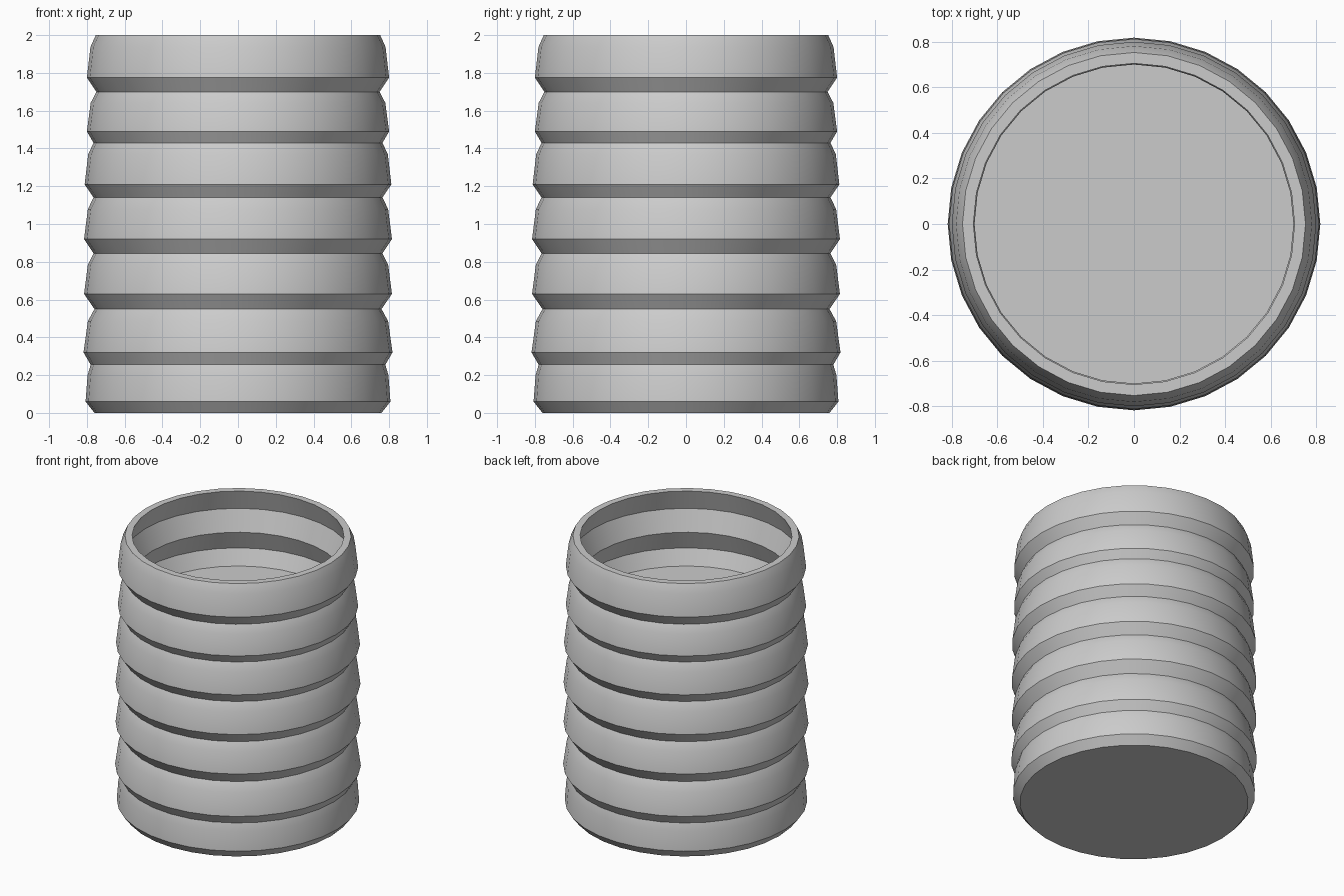
import bpy, bmesh, math

if "Cube" in bpy.data.objects:
    bpy.data.objects.remove(bpy.data.objects["Cube"])

SEGMENTS = 32


def lathe(name, profile):
    """Spin an (r, z) profile around z; a zero radius closes to one point."""
    bm = bmesh.new()
    rings = []
    for r, z in profile:
        if r == 0:
            rings.append([bm.verts.new((0, 0, z))] * SEGMENTS)
        else:
            rings.append([bm.verts.new((r * math.cos(2 * math.pi * i / SEGMENTS),
                                        r * math.sin(2 * math.pi * i / SEGMENTS), z))
                          for i in range(SEGMENTS)])
    for a, b in zip(rings, rings[1:]):
        for i in range(SEGMENTS):
            j = (i + 1) % SEGMENTS
            bm.faces.new(list(dict.fromkeys((a[i], a[j], b[j], b[i]))))
    bmesh.ops.recalc_face_normals(bm, faces=bm.faces)
    mesh = bpy.data.meshes.new(name)
    bm.to_mesh(mesh)
    bm.free()
    obj = bpy.data.objects.new(name, mesh)
    bpy.context.collection.objects.link(obj)
    bpy.context.view_layer.objects.active = obj
    obj.select_set(True)
    bpy.ops.object.shade_smooth_by_angle(angle=math.radians(30))
    return obj


# Stacked bands: (lower z, lower r, widest z, widest r)
bands = [(0.00, 0.76, 0.06, 0.807), (0.255, 0.78, 0.32, 0.818),
         (0.55, 0.76, 0.63, 0.815), (0.845, 0.765, 0.92, 0.815),
         (1.14, 0.765, 1.21, 0.812), (1.43, 0.765, 1.49, 0.80),
         (1.70, 0.75, 1.775, 0.80), (2.00, 0.753, None, None)]

outer = [(0, 0)]
for (z0, r0, z1, r1), (z2, r2, _, _) in zip(bands, bands[1:]):
    shoulder = (r2 + 0.6 * (r1 - r2), z1 + 0.72 * (z2 - z1))
    outer += [(r0, z0), (r1, z1), shoulder]
outer.append((0.753, 2.0))

# Rim, ribbed inner wall and the raised floor
inner = [(0.705, 2.0), (0.755, 1.85), (0.70, 1.70), (0.755, 1.56), (0.705, 1.45), (0, 1.45)]

lathe("ribbed_container", outer + inner)
